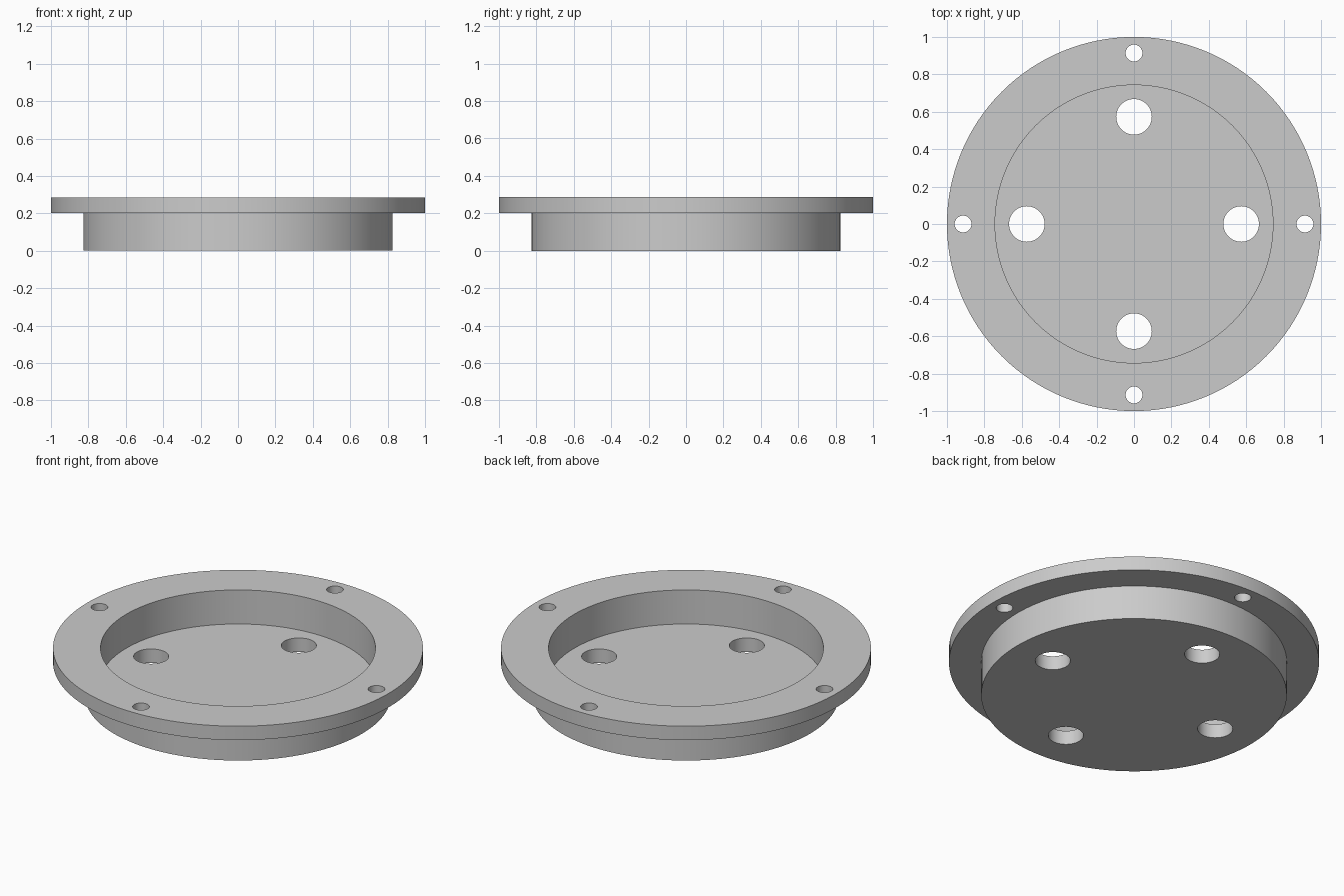
import bpy, bmesh, math
from mathutils import Matrix, Vector

cube = bpy.data.objects.get("Cube")
if cube:
    bpy.data.objects.remove(cube, do_unlink=True)

HEIGHT, SHOULDER, FLOOR = 0.286, 0.203, 0.083
RIM_R, BODY_R, RECESS_R = 1.0, 0.826, 0.743

grey = bpy.data.materials.new("plain grey")
grey.use_nodes = True
colour = (0.6, 0.6, 0.6, 1)
grey.diffuse_color = colour
grey.node_tree.nodes["Principled BSDF"].inputs["Base Color"].default_value = colour


def add_object(name, bm):
    bmesh.ops.recalc_face_normals(bm, faces=bm.faces)
    mesh = bpy.data.meshes.new(name)
    bm.to_mesh(mesh)
    bm.free()
    mesh.materials.append(grey)
    obj = bpy.data.objects.new(name, mesh)
    bpy.context.collection.objects.link(obj)
    return obj


# Flanged cup: one turned profile, from the underside centre to the floor centre
profile = [(0, 0), (BODY_R, 0), (BODY_R, SHOULDER), (RIM_R, SHOULDER),
           (RIM_R, HEIGHT), (RECESS_R, HEIGHT), (RECESS_R, FLOOR), (0, FLOOR)]
bm = bmesh.new()
verts = [bm.verts.new((r, 0, z)) for r, z in profile]
edges = [bm.edges.new(pair) for pair in zip(verts, verts[1:])]
bmesh.ops.spin(bm, geom=verts + edges, cent=(0, 0, 0), axis=(0, 0, 1),
               angle=math.tau, steps=128, use_duplicate=False)
bmesh.ops.remove_doubles(bm, verts=bm.verts, dist=1e-4)
bmesh.ops.dissolve_limit(bm, angle_limit=0.01, verts=bm.verts, edges=bm.edges)
flange = add_object("flanged_cup", bm)

# Drill: four floor holes and four rim bolt holes
bm = bmesh.new()
for distance, radius in ((0.573, 0.095), (0.914, 0.045)):
    for quarter in range(4):
        place = (Matrix.Rotation(quarter * math.pi / 2, 4, "Z")
                 @ Matrix.Translation(Vector((distance, 0, HEIGHT / 2))))
        bmesh.ops.create_cone(bm, cap_ends=True, segments=48, radius1=radius,
                              radius2=radius, depth=1, matrix=place)
drill = add_object("hole_drill", bm)
drill.hide_render = True

cut = flange.modifiers.new("holes", "BOOLEAN")
cut.operation = "DIFFERENCE"
cut.solver = "EXACT"
cut.object = drill

bpy.ops.object.select_all(action="DESELECT")
bpy.context.view_layer.objects.active = flange
flange.select_set(True)
bpy.ops.object.modifier_apply(modifier=cut.name)
bpy.data.objects.remove(drill, do_unlink=True)
bpy.ops.object.shade_smooth_by_angle(angle=math.radians(30))
